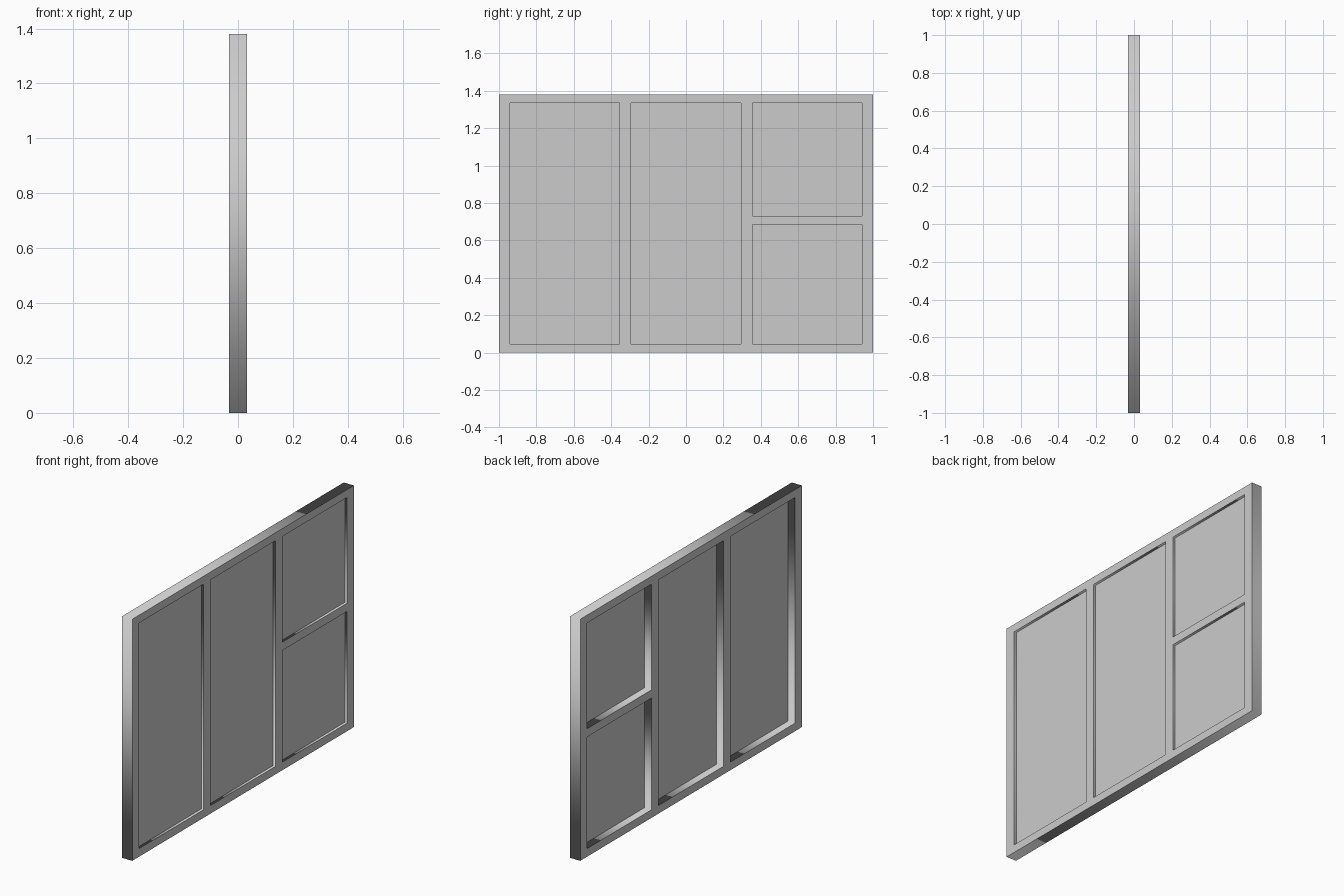
import bpy
from math import pi

if "Cube" in bpy.data.objects:
    bpy.data.objects.remove(bpy.data.objects["Cube"])

HALF_T = 0.032
HEIGHT = 1.38
GLASS_X, GLASS_T = 0.0145, 0.004

# Openings as (y0, y1, z0, z1)
openings = [
    (-0.94, -0.355, 0.046, 1.335),
    (-0.293, 0.293, 0.046, 1.335),
    (0.355, 0.94, 0.046, 0.684),
    (0.355, 0.94, 0.731, 1.335),
]


def add_rect(curve, y0, y1, z0, z1):
    s = curve.splines.new('POLY')
    s.points.add(3)
    for p, (y, z) in zip(s.points, [(y0, z0), (y1, z0), (y1, z1), (y0, z1)]):
        p.co = (y, z, 0, 1)
    s.use_cyclic_u = True


def extruded(name, rects, half, x):
    """Filled profile in the YZ plane, extruded along x and turned into a mesh."""
    curve = bpy.data.curves.new(name + "_profile", 'CURVE')
    curve.dimensions = '2D'
    curve.fill_mode = 'BOTH'
    curve.extrude = half
    for r in rects:
        add_rect(curve, *r)
    obj = bpy.data.objects.new(name, curve)
    obj.location.x = x
    obj.rotation_euler = (pi / 2, 0, pi / 2)
    bpy.context.collection.objects.link(obj)
    bpy.ops.object.select_all(action='DESELECT')
    obj.select_set(True)
    bpy.context.view_layer.objects.active = obj
    bpy.ops.object.convert(target='MESH')
    return bpy.context.object


# Window frame with mullions and transom in one piece
extruded("window_frame", [(-1, 1, 0, HEIGHT)] + openings, HALF_T, 0)

# Panes, set towards the outer side and tucked slightly into the frame
E = 0.004
for i, (y0, y1, z0, z1) in enumerate(openings):
    bpy.ops.mesh.primitive_cube_add(size=1, location=(GLASS_X, (y0 + y1) / 2, (z0 + z1) / 2))
    pane = bpy.context.object
    pane.name = f"pane_{i + 1}"
    pane.scale = (GLASS_T, y1 - y0 + E, z1 - z0 + E)
